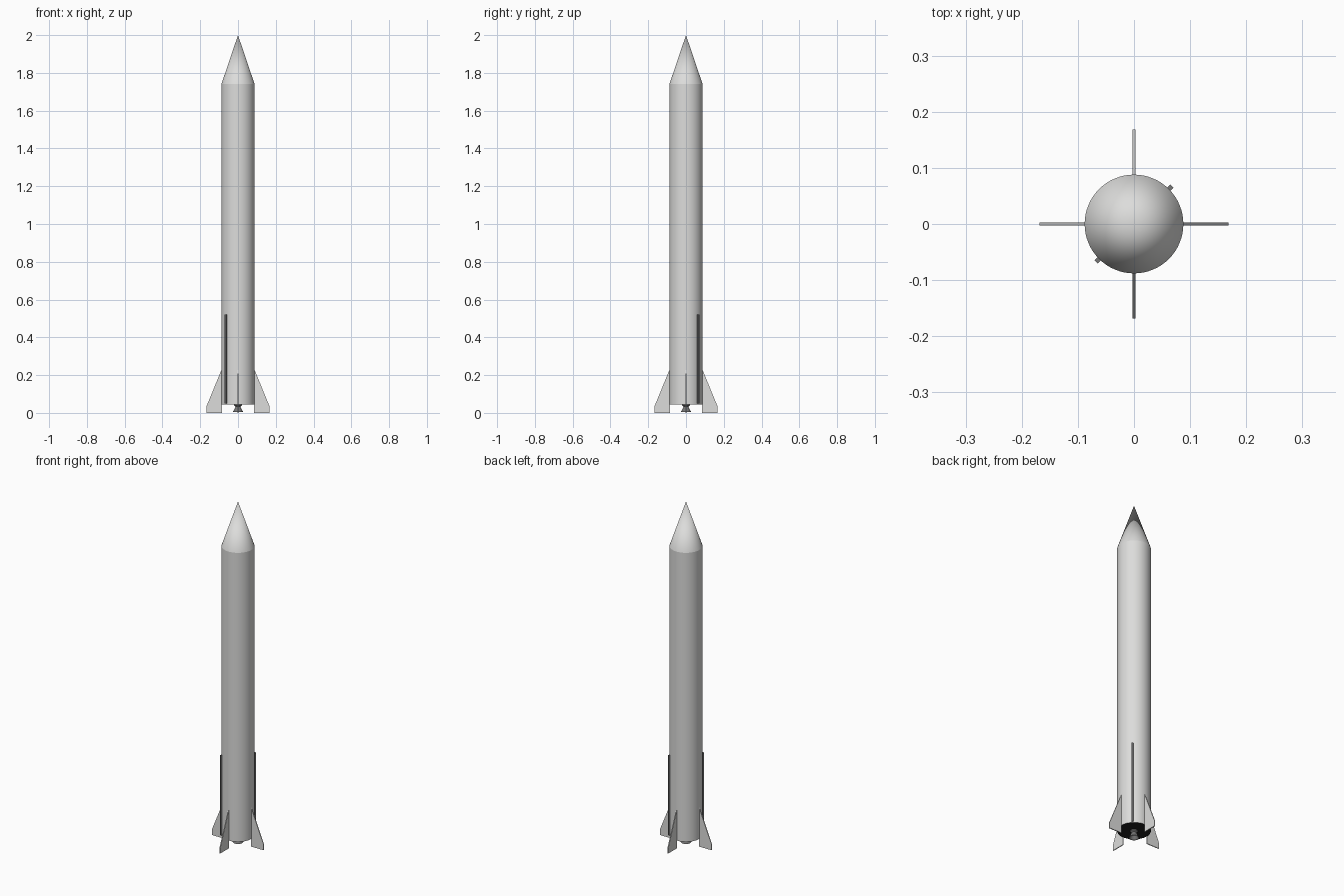
import bpy, bmesh, math
from mathutils import Matrix

if "Cube" in bpy.data.objects:
    bpy.data.objects.remove(bpy.data.objects["Cube"])

R = 0.088          # body radius
BASE = 0.045       # underside of the body
SHOULDER = 1.74    # where the nose cone begins


def material(name, rgb):
    m = bpy.data.materials.new(name)
    m.diffuse_color = (*rgb, 1)
    m.use_nodes = True
    m.node_tree.nodes["Principled BSDF"].inputs["Base Color"].default_value = m.diffuse_color
    return m


WHITE = material("off white", (0.72, 0.72, 0.71))
GREY = material("dark grey", (0.18, 0.18, 0.18))
BLACK = material("black", (0.015, 0.015, 0.015))


def finish(name, bm, mat, smooth=False):
    bmesh.ops.recalc_face_normals(bm, faces=bm.faces)
    me = bpy.data.meshes.new(name)
    bm.to_mesh(me)
    bm.free()
    me.materials.append(mat)
    ob = bpy.data.objects.new(name, me)
    bpy.context.collection.objects.link(ob)
    if smooth:
        bpy.ops.object.select_all(action='DESELECT')
        ob.select_set(True)
        bpy.context.view_layer.objects.active = ob
        bpy.ops.object.shade_smooth_by_angle(angle=math.radians(35))
    return ob


def lathe(name, profile, mat, steps=64):
    """Spin an (r, z) profile around the z axis."""
    bm = bmesh.new()
    vs = [bm.verts.new((r, 0, z)) for r, z in profile]
    es = [bm.edges.new(p) for p in zip(vs, vs[1:])]
    bmesh.ops.spin(bm, geom=vs + es, cent=(0, 0, 0), axis=(0, 0, 1),
                   angle=2 * math.pi, steps=steps)
    bmesh.ops.remove_doubles(bm, verts=bm.verts, dist=1e-5)
    return finish(name, bm, mat, smooth=True)


# Body tube, nose cone, dark base plate and engine bell
lathe("body_tube", [(R, BASE), (R, SHOULDER)], WHITE)
lathe("nose_cone", [(R, SHOULDER), (0, 2.0)], WHITE)
lathe("base_plate", [(0, BASE), (R, BASE)], BLACK)
lathe("engine_nozzle", [(0.020, BASE), (0.020, 0.040), (0.013, 0.033), (0.019, 0.020),
                        (0.028, 0.004), (0.025, 0.004), (0.012, 0.028), (0, 0.032)], GREY)

# Four swept fins
T = 0.0025
for i in range(4):
    bm = bmesh.new()
    outline = [(R - 0.002, 0), (0.168, 0), (0.168, 0.032), (R - 0.002, 0.232)]
    face = bm.faces.new([bm.verts.new((x, -T, z)) for x, z in outline])
    ext = bmesh.ops.extrude_face_region(bm, geom=[face])
    bmesh.ops.translate(bm, vec=(0, 2 * T, 0),
                        verts=[v for v in ext["geom"] if isinstance(v, bmesh.types.BMVert)])
    bmesh.ops.rotate(bm, matrix=Matrix.Rotation(i * math.pi / 2, 3, 'Z'), verts=bm.verts)
    finish(f"fin_{i + 1}", bm, WHITE)

# Two cable ducts on opposite diagonals
for i, deg in enumerate((45, 225)):
    bm = bmesh.new()
    bmesh.ops.create_cube(bm, size=1)
    bmesh.ops.scale(bm, vec=(0.010, 0.008, 0.47), verts=bm.verts)
    bmesh.ops.translate(bm, vec=(0.0905, 0, 0.285), verts=bm.verts)
    bmesh.ops.rotate(bm, matrix=Matrix.Rotation(math.radians(deg), 3, 'Z'), verts=bm.verts)
    finish(f"cable_duct_{i + 1}", bm, GREY)
